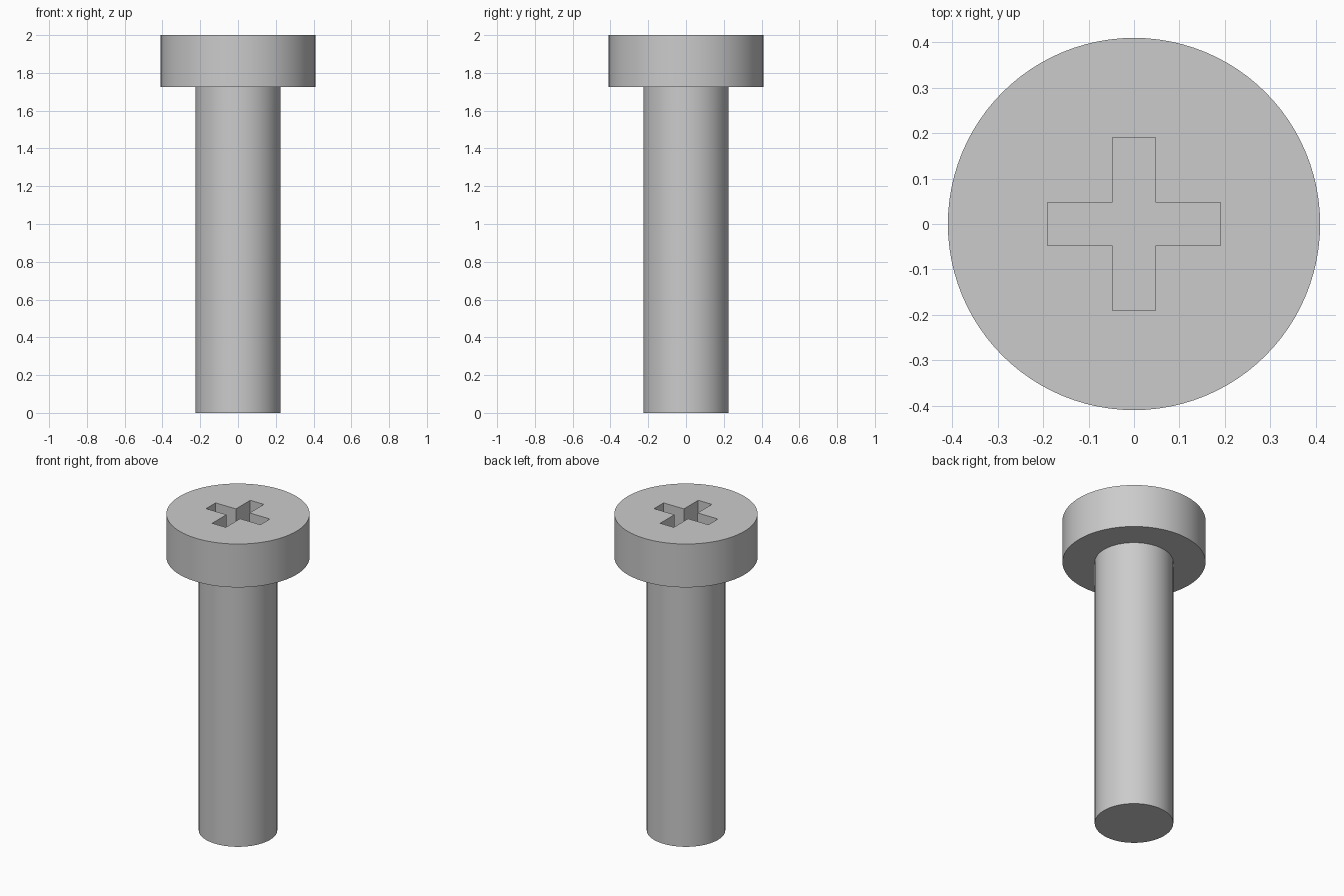
import bpy
import bmesh
import math

default = bpy.data.objects.get("Cube")
if default:
    bpy.data.objects.remove(default, do_unlink=True)

HEAD_R, SHAFT_R = 0.41, 0.225
HEAD_BOTTOM, TOP = 1.726, 2.0
SLOT_LONG, SLOT_HALF, SLOT_DEPTH = 0.19, 0.0475, 0.14
SEGMENTS = 96

steel = bpy.data.materials.new("steel grey")
steel.use_nodes = True
grey = (0.6, 0.6, 0.6, 1)
steel.diffuse_color = grey
steel.node_tree.nodes["Principled BSDF"].inputs["Base Color"].default_value = grey


def make_object(name, bm):
    bmesh.ops.recalc_face_normals(bm, faces=bm.faces)
    mesh = bpy.data.meshes.new(name)
    bm.to_mesh(mesh)
    bm.free()
    mesh.materials.append(steel)
    obj = bpy.data.objects.new(name, mesh)
    bpy.context.collection.objects.link(obj)
    return obj


def extrude_up(bm, face, height):
    new = bmesh.ops.extrude_face_region(bm, geom=[face])["geom"]
    verts = [g for g in new if isinstance(g, bmesh.types.BMVert)]
    bmesh.ops.translate(bm, verts=verts, vec=(0, 0, height))


# Head and shaft: stacked rings joined into one closed turned body
bm = bmesh.new()
rings = []
for radius, z in ((SHAFT_R, 0), (SHAFT_R, HEAD_BOTTOM), (HEAD_R, HEAD_BOTTOM), (HEAD_R, TOP)):
    angles = [2 * math.pi * i / SEGMENTS for i in range(SEGMENTS)]
    rings.append([bm.verts.new((radius * math.cos(a), radius * math.sin(a), z)) for a in angles])
for low, high in zip(rings, rings[1:]):
    for i in range(SEGMENTS):
        j = (i + 1) % SEGMENTS
        bm.faces.new((low[i], low[j], high[j], high[i]))
bm.faces.new(rings[0][::-1])
bm.faces.new(rings[-1])
screw = make_object("screw_head_and_shaft", bm)

# Cross-shaped driver recess: one arm corner repeated by quarter turns
bm = bmesh.new()
corner = ((SLOT_LONG, -SLOT_HALF), (SLOT_LONG, SLOT_HALF), (SLOT_HALF, SLOT_HALF))
outline = []
for turn in range(4):
    c, s = math.cos(turn * math.pi / 2), math.sin(turn * math.pi / 2)
    outline += [bm.verts.new((c * x - s * y, s * x + c * y, TOP - SLOT_DEPTH)) for x, y in corner]
extrude_up(bm, bm.faces.new(outline), SLOT_DEPTH + 0.1)
cutter = make_object("cross_recess_cutter", bm)
cutter.hide_render = True

# Cut the recess and discard the cutter
bpy.ops.object.select_all(action="DESELECT")
screw.select_set(True)
bpy.context.view_layer.objects.active = screw
cut = screw.modifiers.new("cross_recess", "BOOLEAN")
cut.operation = "DIFFERENCE"
cut.solver = "EXACT"
cut.object = cutter
bpy.ops.object.modifier_apply(modifier=cut.name)
bpy.data.objects.remove(cutter, do_unlink=True)

# Smooth round sides with crisp rims and recess edges
bpy.ops.object.shade_smooth_by_angle(angle=math.radians(30))
